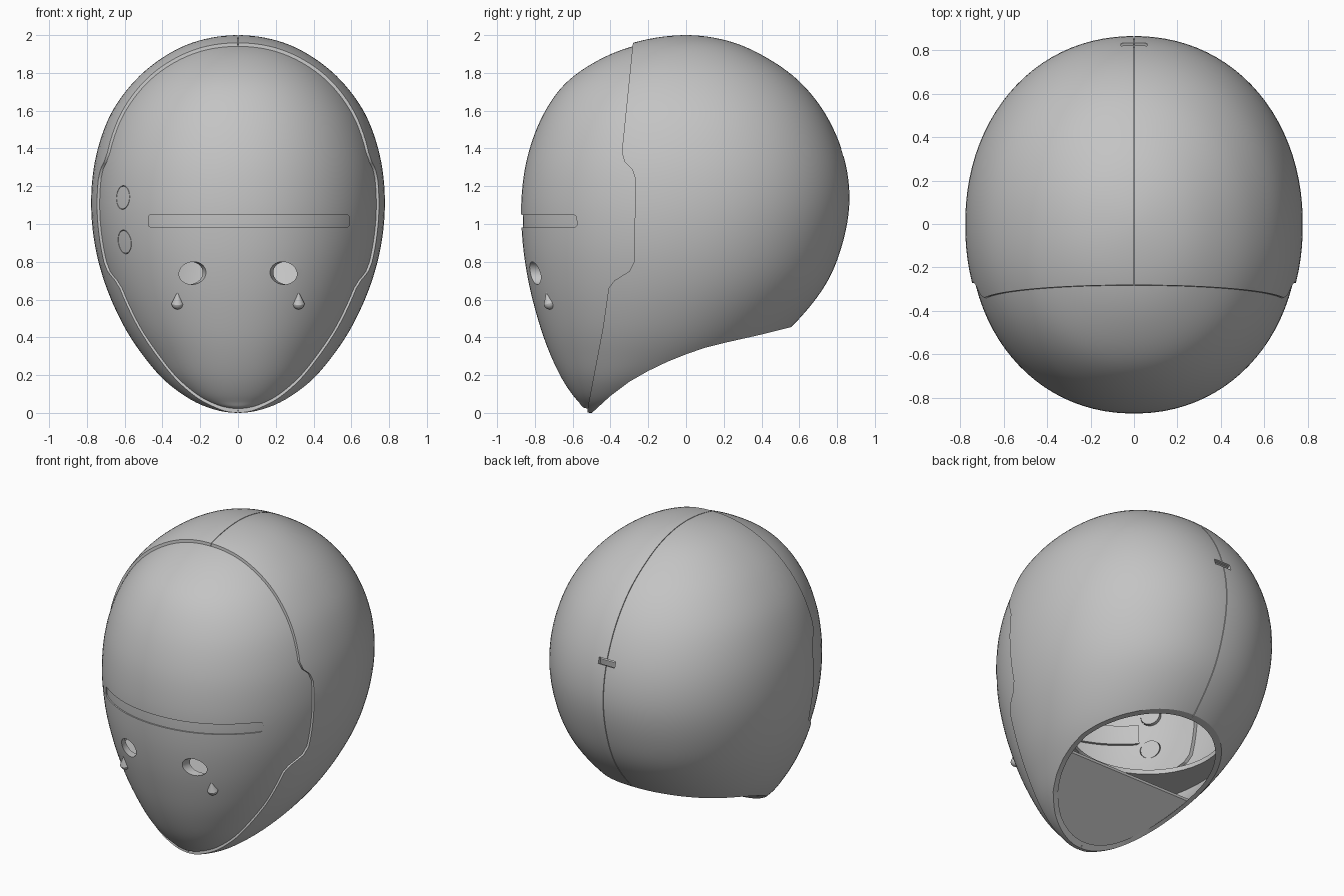
import bpy, bmesh, math
from mathutils import Vector, Matrix

if "Cube" in bpy.data.objects:
    bpy.data.objects.remove(bpy.data.objects["Cube"])

grey = bpy.data.materials.new("plain grey")
grey.use_nodes = True
grey.diffuse_color = (0.55, 0.55, 0.55, 1)
grey.node_tree.nodes["Principled BSDF"].inputs["Base Color"].default_value = grey.diffuse_color

# Egg sections from crown to chin: height, front, back, half width
SECTIONS = [
    (2, 0, 0, 0), (1.97, -.24, .22, .21), (1.89, -.45, .41, .385),
    (1.76, -.635, .595, .545), (1.58, -.76, .74, .675), (1.36, -.84, .835, .752),
    (1.13, -.872, .866, .778), (.9, -.865, .83, .76), (.68, -.832, .74, .703),
    (.47, -.778, .573, .61), (.3, -.718, .37, .5), (.15, -.645, .07, .365),
    (.04, -.565, -.26, .195), (0, -.5, -.5, 0)]
# Side profiles (y, z): mask parting line and lower rim
PARTING = [(-.265, 2.2), (-.28, 1.97), (-.34, 1.38), (-.325, 1.33), (-.285, 1.29),
           (-.268, 1.24), (-.275, .8), (-.3, .75), (-.38, .7), (-.41, .66),
           (-.44, .45), (-.52, .03), (-.53, -.2), (-1.3, -.2), (-1.3, 2.2)]
RIM = [(-.52, -.02), (-.4, .09), (-.3, .165), (-.2, .222), (-.1, .27), (0, .31), (.1, .345),
       (.2, .37), (.4, .415), (.54, .45), (1.1, .6), (1.1, -1), (-.52, -1)]
CHIN = [(-.53, .01), (-.085, .325), (-.095, .35), (-.54, .04)]
MID = (0, 0, 1)
NOSE = (0, -.87, 1)


def finish(name, bm):
    bmesh.ops.recalc_face_normals(bm, faces=bm.faces)
    mesh = bpy.data.meshes.new(name)
    bm.to_mesh(mesh)
    bm.free()
    mesh.materials.append(grey)
    ob = bpy.data.objects.new(name, mesh)
    bpy.context.collection.objects.link(ob)
    return ob


def spline(rows, steps):
    def ghost(r):
        return (r[0], r[2], r[1], -r[3])
    pts = [ghost(rows[1])] + rows + [ghost(rows[-2])]
    out = []
    for a, b, c, d in zip(pts, pts[1:], pts[2:], pts[3:]):
        for s in range(steps):
            t = s / steps
            out.append([(2*q + (r-p)*t + (2*p - 5*q + 4*r - w)*t*t
                         + (3*q - p - 3*r + w)*t**3) / 2
                        for p, q, r, w in zip(a, b, c, d)])
    return out[1:]


def egg(name, scale=1, about=MID, segs=96):
    """Closed egg lofted through the sections, scaled about a point."""
    bm = bmesh.new()

    def power(v):
        return math.copysign(abs(v) ** (1 / 1.05), v)

    rings = []
    for z, front, back, width in spline(SECTIONS, 6):
        ring = []
        for i in range(segs):
            a = math.tau * (i + .5) / segs
            ring.append(bm.verts.new((width * power(math.cos(a)),
                                      (front + back) / 2 + (back - front) / 2 * power(math.sin(a)), z)))
        rings.append(ring)
    top, low = (bm.verts.new((0, SECTIONS[k][1], SECTIONS[k][0])) for k in (0, -1))
    for i in range(segs):
        j = (i + 1) % segs
        bm.faces.new((top, rings[0][i], rings[0][j]))
        bm.faces.new((low, rings[-1][j], rings[-1][i]))
        for r, s in zip(rings, rings[1:]):
            bm.faces.new((r[i], s[i], s[j], r[j]))
    for v in bm.verts:
        v.co = Vector(about) + (v.co - Vector(about)) * scale
    return finish(name, bm)


def prism(name, outline):
    """Side outline extruded across x."""
    bm = bmesh.new()
    face = bm.faces.new([bm.verts.new((-1.2, y, z)) for y, z in outline])
    ext = bmesh.ops.extrude_face_region(bm, geom=[face])["geom"]
    bmesh.ops.translate(bm, vec=(2.4, 0, 0),
                        verts=[v for v in ext if isinstance(v, bmesh.types.BMVert)])
    return finish(name, bm)


def box(name, low, high, tilt=0, rounding=0):
    """Box, tilted about x, with its front corners optionally rounded."""
    bm = bmesh.new()
    low, high = Vector(low), Vector(high)
    bmesh.ops.create_cube(bm, size=1, matrix=Matrix.Diagonal((*(high - low), 1)))
    if rounding:
        edges = [e for e in bm.edges if abs((e.verts[0].co - e.verts[1].co).y) > .01]
        bmesh.ops.bevel(bm, geom=edges, offset=rounding, segments=4, profile=.5, affect='EDGES')
    m = Matrix.Translation((low + high) / 2) @ Matrix.Rotation(tilt, 4, 'X')
    bmesh.ops.transform(bm, matrix=m, verts=bm.verts)
    return finish(name, bm)


def rod(name, centre, axis, radius, length):
    bm = bmesh.new()
    turn = Vector(axis).to_track_quat('Z', 'Y').to_matrix().to_4x4()
    bmesh.ops.create_cone(bm, cap_ends=True, segments=48, radius1=radius, radius2=radius,
                          depth=length, matrix=Matrix.Translation(centre) @ turn)
    return finish(name, bm)


def combine(ob, op, cutter):
    mod = ob.modifiers.new("cut", 'BOOLEAN')
    mod.operation, mod.solver, mod.object = op, 'EXACT', cutter
    bpy.context.view_layer.objects.active = ob
    bpy.ops.object.modifier_apply(modifier=mod.name)
    bpy.data.objects.remove(cutter)


def minus(ob, cutter):
    combine(ob, 'DIFFERENCE', cutter)


def keep(ob, cutter):
    combine(ob, 'INTERSECT', cutter)


# Rear shell: hollow, open below, with a fine groove along the middle
shell = egg("rear_shell")
minus(shell, egg("cavity", .972))
minus(shell, prism("front_cut", PARTING))
minus(shell, prism("rim_cut", RIM))
groove = box("middle_groove", (-.002, -1, -1), (.002, 1.2, 3))
minus(groove, egg("groove_floor", .988))
minus(shell, groove)
minus(shell, box("latch_pocket", (-.06, .79, 1.365), (.06, .9, 1.405), .35))

# Face mask: set slightly inside the rear shell
mask = egg("face_mask", .977, NOSE)
minus(mask, egg("cavity", .945))
keep(mask, prism("front_part", PARTING))
minus(mask, prism("rim_cut", RIM))
minus(mask, box("visor_slot", (-.475, -1.2, .982), (.59, -.3, 1.05), rounding=.018))

parts = [shell, mask]

# Eye holes and raised tear drops
for side in (-1, 1):
    minus(mask, rod("eye_hole", (side * .24, -.8, .74), (side * .3, .95, 0), .06, .3))
    bm = bmesh.new()
    r = .032
    bmesh.ops.create_uvsphere(bm, u_segments=24, v_segments=16, radius=r)
    for v in bm.verts:
        if v.co.z > 0:
            h = min(v.co.z / r, .999)
            k = (1 - h) / math.sqrt(1 - h * h)
            v.co = (v.co.x * k, v.co.y * k, v.co.z * 2)
    drop = finish("left_tear_drop" if side > 0 else "right_tear_drop", bm)
    drop.location = (side * .32, -.722, .58)
    drop.rotation_euler = (.28, 0, 0)
    parts.append(drop)

# Round plugs on the right cheek
for name, z in (("upper_plug", 1.14), ("lower_plug", .905)):
    spot, axis = (-.62, -.555, z), (-.85, -.5, 0)
    minus(mask, rod("plug_hole", spot, axis, .063, .24))
    plug = egg(name, .977, NOSE)
    keep(plug, rod("plug_shape", spot, axis, .06, .13))
    parts.append(plug)

# Visor band almost flush within the slot
visor = egg("visor_band", .968, (0, -.6, 1))
minus(visor, egg("visor_inside", .925))
keep(visor, box("visor_area", (-.52, -1.2, .95), (.63, -.2, 1.08)))
parts.append(visor)

# Neck deck with a round opening, and a flat chin plate
deck = egg("neck_deck", .975)
keep(deck, box("deck_slab", (-1, -1, .5), (1, 1, .53)))
minus(deck, rod("neck_opening", (0, .13, .5), (0, 0, 1), .46, .4))
keep(deck, box("deck_front", (-1, -.62, 0), (1, 1, 1)))
plate = egg("chin_plate", .974)
keep(plate, prism("chin_slab", CHIN))

# Latch tongue in the rear pocket
latch = box("rear_latch", (-.055, .76, 1.375), (.055, .815, 1.39), .35)
parts += [deck, plate, latch]

for ob in parts:
    bpy.ops.object.select_all(action='DESELECT')
    ob.select_set(True)
    bpy.context.view_layer.objects.active = ob
    bpy.ops.object.shade_smooth_by_angle(angle=math.radians(30))
